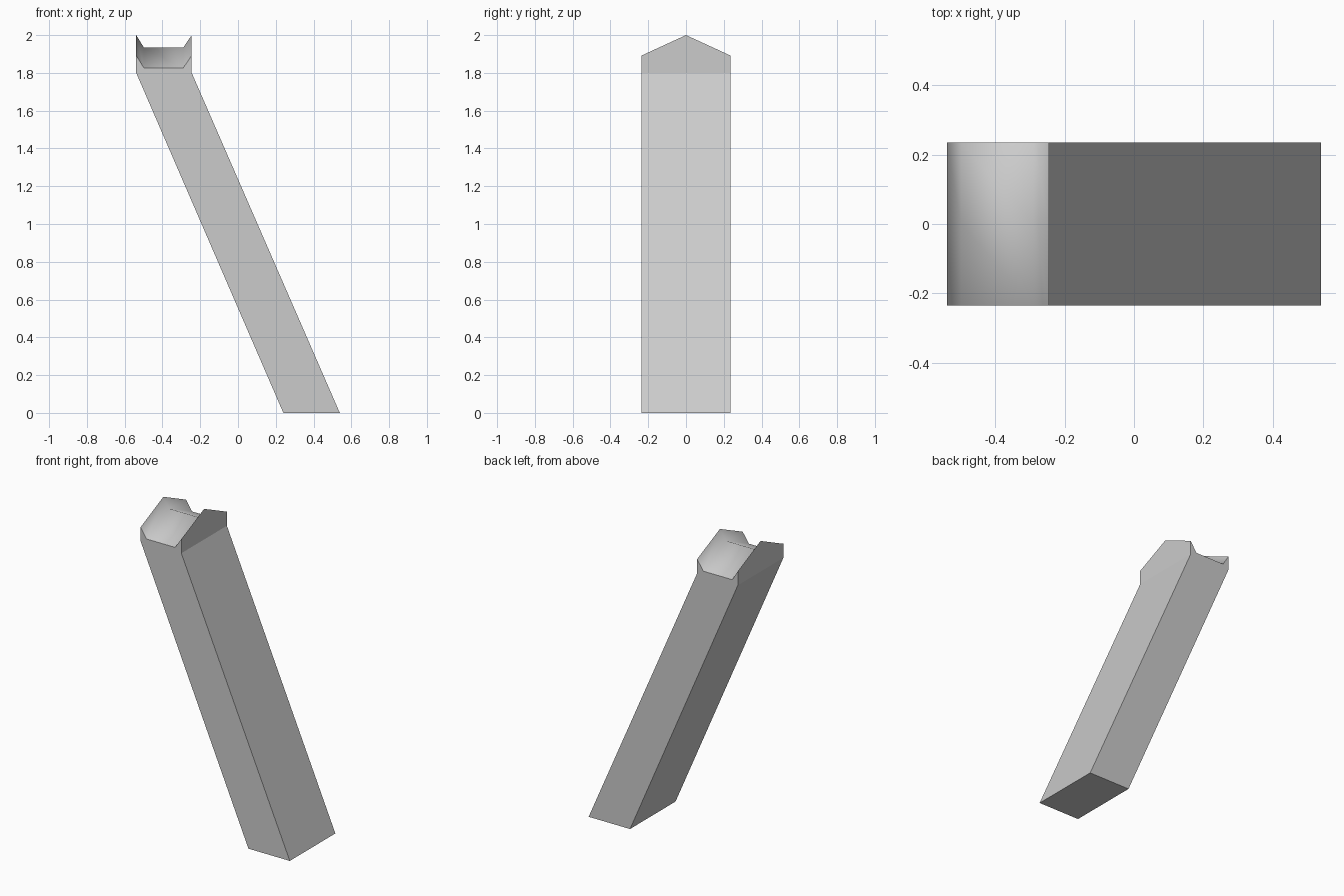
import bpy
import bmesh
import math

cube = bpy.data.objects.get("Cube")
if cube:
    bpy.data.objects.remove(cube, do_unlink=True)

HALF_DEPTH = 0.235
RIDGE_LIFT = 0.108

# One plain grey for the whole beam
grey = bpy.data.materials.new("plain_grey")
grey.use_nodes = True
colour = (0.6, 0.6, 0.6, 1)
grey.diffuse_color = colour
grey.node_tree.nodes["Principled BSDF"].inputs["Base Color"].default_value = colour

# Side outline (x, z): slanted shaft, then the grooved head
shaft = [(-0.539, 1.80), (0.24, 0), (0.539, 0), (-0.245, 1.80)]
head = [(-0.245, 1.892), (-0.29, 1.826), (-0.498, 1.826), (-0.539, 1.892)]


def section(bm, y, lift):
    points = shaft + [(x, z + lift) for x, z in head]
    return [bm.verts.new((x, y, z)) for x, z in points]


bm = bmesh.new()
front = section(bm, -HALF_DEPTH, 0)
middle = section(bm, 0, RIDGE_LIFT)
back = section(bm, HALF_DEPTH, 0)

# Skin between the sections; only the groove is smooth
count = len(front)
groove = range(len(shaft), count - 1)
for a, b in ((front, middle), (middle, back)):
    for i in range(count):
        j = (i + 1) % count
        face = bm.faces.new((a[i], a[j], b[j], b[i]))
        face.smooth = i in groove
bm.faces.new(front)
bm.faces.new(back)
bmesh.ops.recalc_face_normals(bm, faces=bm.faces)

# Merge the coplanar halves and keep the rim of the groove sharp
bmesh.ops.dissolve_limit(bm, angle_limit=math.radians(1),
                         verts=bm.verts, edges=bm.edges)
for edge in bm.edges:
    edge.smooth = all(face.smooth for face in edge.link_faces)

mesh = bpy.data.meshes.new("slanted_beam")
bm.to_mesh(mesh)
bm.free()
mesh.materials.append(grey)
beam = bpy.data.objects.new("slanted_beam", mesh)
bpy.context.collection.objects.link(beam)
